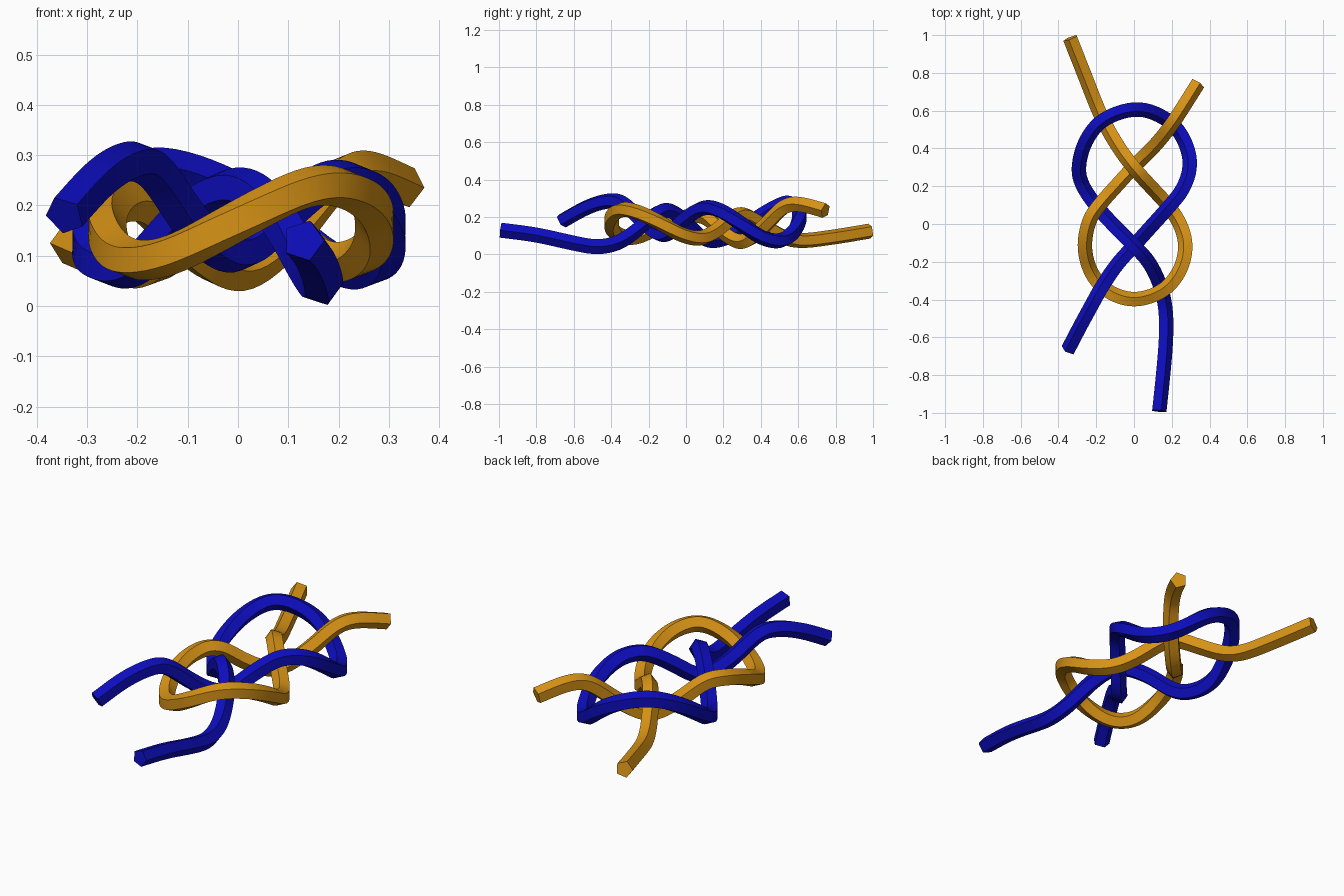
import bpy
import bmesh
import math
from mathutils import Vector

RADIUS = 0.042
SIDES = 5
STEPS = 8

cube = bpy.data.objects.get("Cube")
if cube:
    bpy.data.objects.remove(cube, do_unlink=True)


def make_material(name, color):
    material = bpy.data.materials.new(name)
    material.use_nodes = True
    material.diffuse_color = color
    material.node_tree.nodes["Principled BSDF"].inputs["Base Color"].default_value = color
    return material


def smooth_path(points):
    """Catmull-Rom samples through the points, then lightly relaxed."""
    pts = [Vector(p) for p in points]
    pts = [2 * pts[0] - pts[1]] + pts + [2 * pts[-1] - pts[-2]]
    path = []
    for a, b, c, d in zip(pts, pts[1:], pts[2:], pts[3:]):
        for i in range(STEPS):
            t = i / STEPS
            path.append(0.5 * (2 * b + (c - a) * t + (2 * a - 5 * b + 4 * c - d) * t * t
                               + (3 * b - a - 3 * c + d) * t ** 3))
    path.append(pts[-2])
    for _ in range(STEPS):
        middle = [(a + 2 * b + c) / 4 for a, b, c in zip(path, path[1:], path[2:])]
        path = [path[0]] + middle + [path[-1]]
    return path


def make_rope(name, points, material):
    """Sweep a five-sided section along the path and cap both ends."""
    path = smooth_path(points)
    last = len(path) - 1
    bm = bmesh.new()
    rings = []
    for i, center in enumerate(path):
        tangent = (path[min(i + 1, last)] - path[max(i - 1, 0)]).normalized()
        side = tangent.cross(Vector((0, 0, 1))).normalized()
        up = side.cross(tangent)
        ring = []
        for k in range(SIDES):
            angle = math.tau * k / SIDES
            offset = side * math.cos(angle) + up * math.sin(angle)
            ring.append(bm.verts.new(center + RADIUS * offset))
        rings.append(ring)
    for lower, upper in zip(rings, rings[1:]):
        for k in range(SIDES):
            n = (k + 1) % SIDES
            bm.faces.new((lower[k], lower[n], upper[n], upper[k]))
    bm.faces.new(rings[0])
    bm.faces.new(rings[-1])
    bmesh.ops.recalc_face_normals(bm, faces=bm.faces)
    mesh = bpy.data.meshes.new(name)
    bm.to_mesh(mesh)
    bm.free()
    mesh.materials.append(material)
    rope = bpy.data.objects.new(name, mesh)
    bpy.context.collection.objects.link(rope)
    bpy.ops.object.select_all(action="DESELECT")
    rope.select_set(True)
    bpy.context.view_layer.objects.active = rope
    bpy.ops.object.shade_smooth_by_angle(angle=math.radians(30))
    return rope


# Blue rope: long front tail, loop around the back, short front tail
blue_points = [
    (.13, -.99, .13), (.15, -.8, .105), (.165, -.62, .065), (.165, -.47, .04),
    (.14, -.34, .075), (.08, -.21, .18), (0, -.12, .24), (-.1, -.02, .19),
    (-.2, .09, .08), (-.275, .2, .085), (-.297, .3, .14), (-.26, .44, .23),
    (-.16, .56, .28), (.03, .615, .21), (.2, .54, .08), (.28, .42, .085),
    (.3, .3, .16), (.26, .18, .235), (.18, .08, .25), (.09, -.02, .18),
    (0, -.12, .1), (-.09, -.22, .16), (-.17, -.34, .275), (-.22, -.43, .285),
    (-.28, -.54, .25), (-.345, -.665, .18),
]
make_rope("blue_rope", blue_points, make_material("deep blue", (0.004, 0.004, 0.52, 1)))

# Gold rope: long back tail, loop around the front, short back tail
gold_points = [
    (-.335, .985, .125), (-.25, .77, .09), (-.17, .57, .075), (-.08, .41, .16),
    (.01, .29, .22), (.12, .17, .13), (.2, .08, .085), (.26, -.03, .11),
    (.276, -.14, .17), (.24, -.26, .225), (.15, -.36, .24), (0, -.405, .17),
    (-.14, -.36, .1), (-.23, -.26, .095), (-.266, -.12, .16), (-.24, .02, .205),
    (-.18, .11, .2), (-.1, .2, .12), (0, .31, .063), (.11, .42, .15),
    (.19, .52, .25), (.25, .61, .27), (.335, .745, .235),
]
make_rope("gold_rope", gold_points, make_material("warm gold", (0.68, 0.29, 0.008, 1)))
